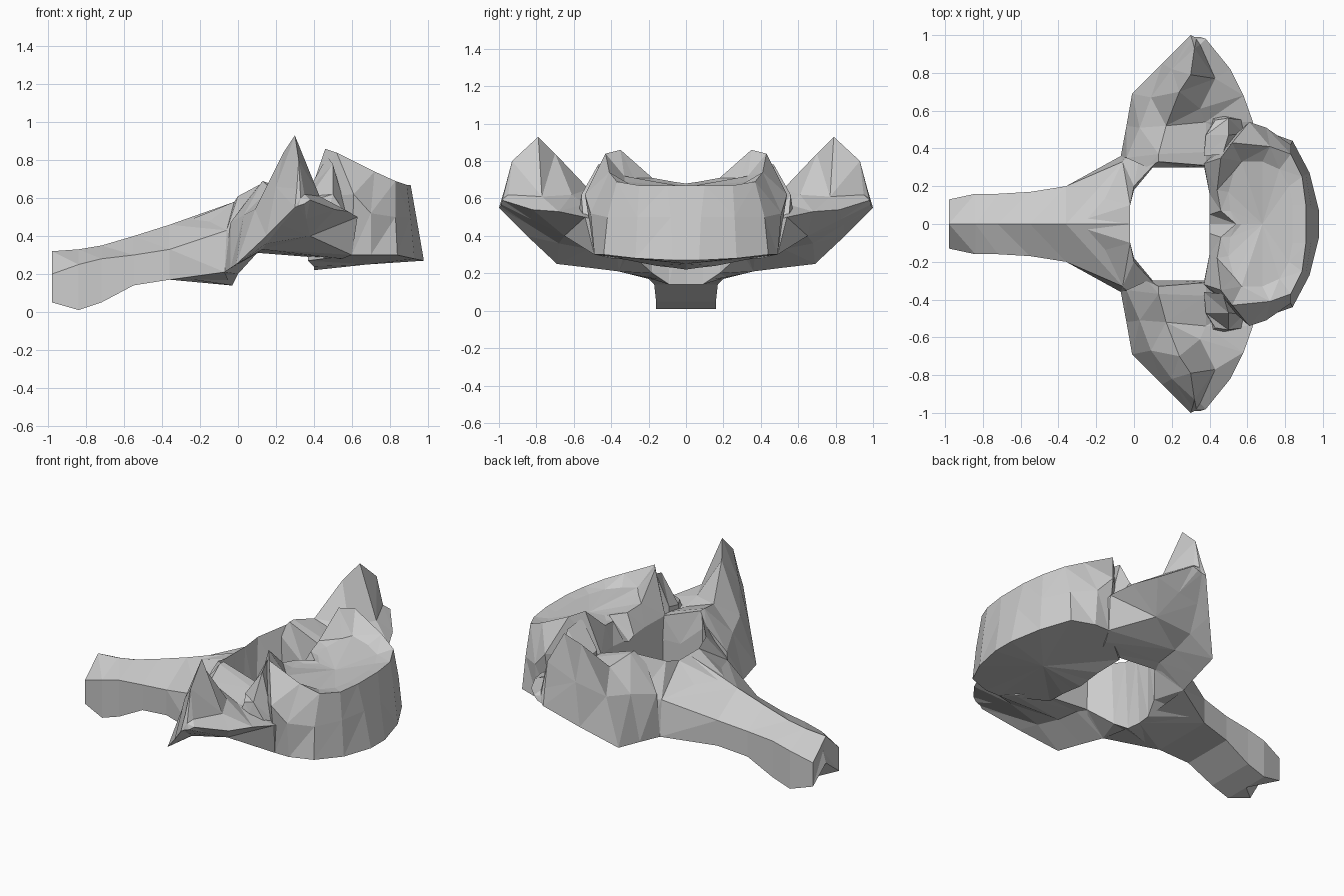
import bpy
import bmesh
from mathutils import Vector

default_cube = bpy.data.objects.get("Cube")
if default_cube:
    bpy.data.objects.remove(default_cube, do_unlink=True)

# One plain bone-grey material for every part
bone_grey = bpy.data.materials.new("bone_grey")
bone_grey.use_nodes = True
grey = (0.6, 0.6, 0.6, 1.0)
bone_grey.diffuse_color = grey
bone_grey.node_tree.nodes["Principled BSDF"].inputs["Base Color"].default_value = grey


def skin_sections(bm, sections, closed):
    """Bridge neighbouring sections with faces and return the section vertices."""
    rows = [[bm.verts.new(point) for point in section] for section in sections]
    count = len(rows[0])
    for row, following in zip(rows, rows[1:]):
        for i in range(count if closed else count - 1):
            j = (i + 1) % count
            bm.faces.new((row[i], row[j], following[j], following[i]))
    return rows


def fan_cap(bm, row, centre, closed):
    """Close the end of a skin with triangles around a centre point."""
    hub = bm.verts.new(centre)
    loop = row + [row[0]] if closed else row
    for first, second in zip(loop, loop[1:]):
        bm.faces.new((first, second, hub))


def mirrored_part(name, sections, closed=False, start=None, end=None):
    """Skin one half, reflect it across the middle plane and weld the seam."""
    bm = bmesh.new()
    rows = skin_sections(bm, sections, closed)
    if start:
        fan_cap(bm, rows[0], start, closed)
    if end:
        fan_cap(bm, rows[-1], end, closed)
    half = list(bm.verts) + list(bm.edges) + list(bm.faces)
    copy = bmesh.ops.duplicate(bm, geom=half)["geom"]
    for item in copy:
        if isinstance(item, bmesh.types.BMVert):
            item.co = Vector((item.co.x, -item.co.y, item.co.z))
    bmesh.ops.remove_doubles(bm, verts=bm.verts, dist=0.0005)
    bmesh.ops.triangulate(bm, faces=bm.faces)
    bmesh.ops.recalc_face_normals(bm, faces=bm.faces)
    mesh = bpy.data.meshes.new(name)
    bm.to_mesh(mesh)
    bm.free()
    mesh.materials.append(bone_grey)
    part = bpy.data.objects.new(name, mesh)
    bpy.context.collection.objects.link(part)
    return part


def handle_section(x, ridge, width, shoulder, low, middle):
    """Half of a roof-shaped section with a flat underside."""
    return [(x, 0, ridge), (x, width, shoulder), (x, width, low), (x, 0, middle)]


# Long rear process, notched at its free end
mirrored_part("rear_process", [
    handle_section(-.98, .32, .13, .20, .05, .15),
    handle_section(-.84, .33, .16, .25, .01, .01),
    handle_section(-.72, .35, .16, .28, .05, .05),
    handle_section(-.55, .40, .17, .30, .14, .14),
    handle_section(-.36, .46, .20, .33, .17, .17),
    [(-.02, 0, .58), (-.06, .33, .43), (-.07, .36, .21), (-.04, 0, .14)],
], start=(-.96, 0, .22))

# Arch behind the opening: inner low, outer low, outer high, inner high
mirrored_part("rear_arch", [
    [(-.04, .0, .14), (-.3, .0, .17), (-.34, .0, .45), (-.02, .0, .58)],
    [(-.03, .09, .14), (-.3, .22, .18), (-.34, .19, .33), (-.02, .1, .58)],
    [(.0, .18, .2), (-.07, .36, .21), (-.06, .33, .43), (.0, .2, .61)],
    [(.1, .3, .31), (-.02, .42, .25), (.04, .42, .46), (.13, .34, .68)],
], closed=True)

# Side wings: rear low, rear high, crest, front high, front low, underside, hollow
mirrored_part("side_wings", [
    [(.09, .3, .31), (.07, .3, .62), (.13, .33, .69),
     (.38, .31, .6), (.6, .3, .45), (.5, .3, .28), (.12, .3, .31)],
    [(-.07, .36, .21), (-.04, .35, .47), (.13, .37, .69),
     (.38, .38, .6), (.62, .4, .46), (.55, .4, .28), (.12, .37, .32)],
    [(-.04, .52, .23), (.03, .51, .51), (.17, .52, .65),
     (.38, .54, .57), (.63, .54, .5), (.6, .49, .3), (.13, .52, .33)],
    [(-.01, .69, .25), (.09, .67, .54), (.24, .7, .84),
     (.35, .61, .62), (.58, .68, .53), (.38, .65, .4), (.15, .68, .36)],
    [(.15, .85, .4), (.2, .82, .66), (.3, .79, .93),
     (.43, .77, .61), (.51, .82, .54), (.36, .83, .49), (.23, .84, .46)],
    [(.3, 1, .55), (.31, .97, .65), (.32, .93, .8),
     (.35, .95, .62), (.38, .98, .59), (.35, .99, .57), (.32, .99, .56)],
], closed=True, start=(.25, .3, .46), end=(.33, .98, .6))

# Front body: flared wall, raised rear horns, small rear pit, shallow dish on top
floor = [(.98, 0, .27), (.98, .07, .27), (.93, .27, .28), (.84, .44, .3), (.7, .49, .3),
         (.6, .49, .3), (.37, .31, .27), (.4, .16, .24), (.4, .07, .23), (.4, 0, .22)]
waist = [(.94, 0, .5), (.94, .08, .5), (.91, .26, .5), (.83, .42, .5), (.7, .51, .52),
         (.61, .54, .62), (.37, .32, .6), (.4, .16, .58), (.4, .05, .57), (.4, 0, .55)]
rim = [(.91, 0, .67), (.91, .1, .67), (.89, .25, .67), (.83, .37, .69), (.72, .41, .74),
       (.52, .43, .84), (.46, .35, .86), (.44, .18, .71), (.46, .07, .69), (.54, 0, .68)]
dish = [(.84, 0, .66), (.84, .1, .66), (.82, .2, .66), (.77, .29, .67), (.68, .33, .69),
        (.57, .33, .72), (.53, .28, .71), (.5, .17, .69), (.51, .07, .68), (.57, 0, .67)]
mirrored_part("front_body", [floor, waist, rim, dish],
              start=(.68, 0, .25), end=(.68, 0, .66))

# Low joint pads between the horns and the wings
mirrored_part("joint_pads", [
    [(.38, .36, .5), (.37, .36, .64), (.47, .37, .82), (.56, .4, .5)],
    [(.38, .48, .48), (.38, .47, .61), (.5, .47, .78), (.58, .48, .5)],
    [(.4, .57, .5), (.43, .55, .6), (.5, .56, .62), (.58, .55, .5)],
], closed=True, start=(.45, .37, .6), end=(.48, .57, .55))
